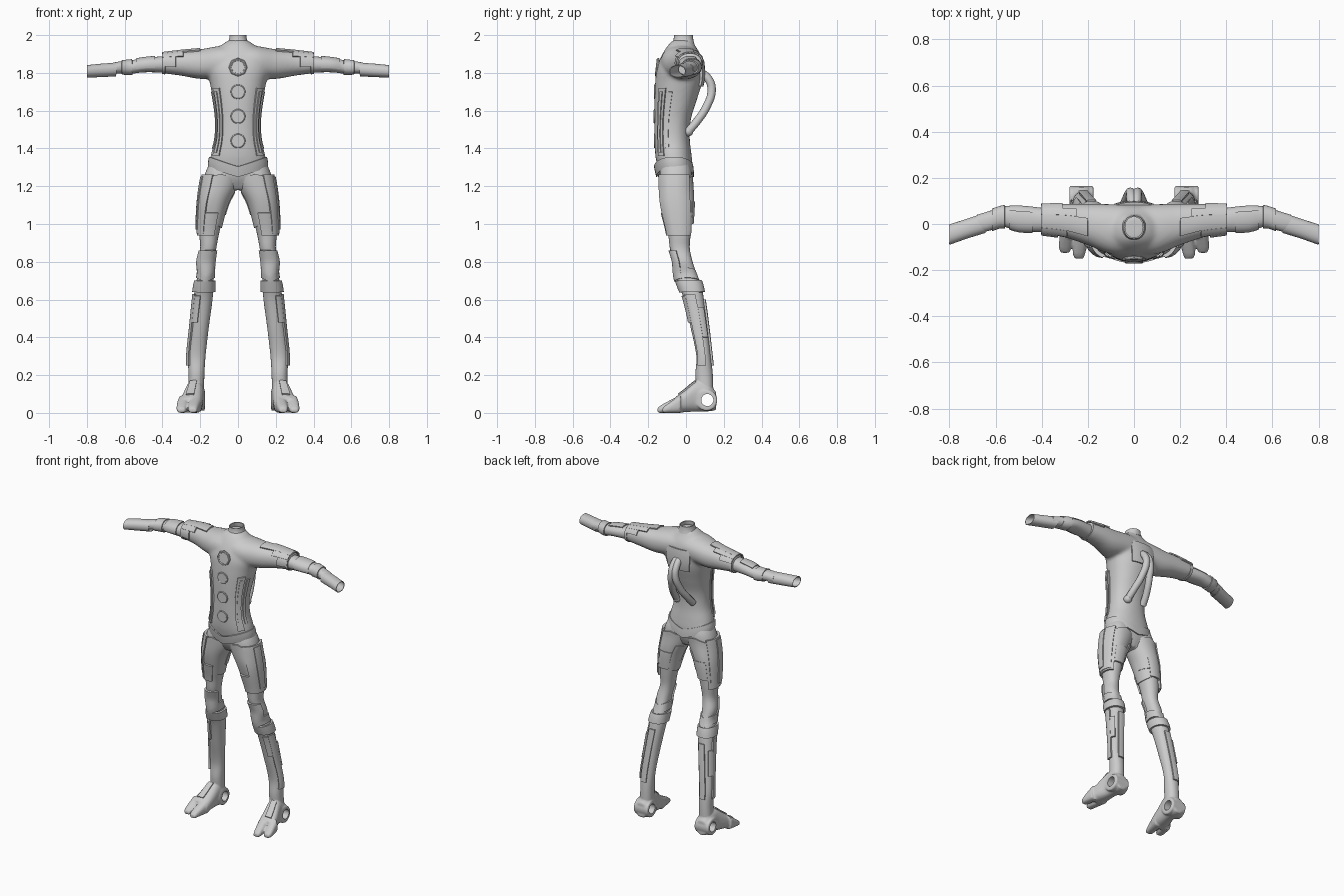
import bpy, bmesh, math
from math import sin, cos, radians
from mathutils import Vector

default_cube = bpy.data.objects.get("Cube")
if default_cube:
    bpy.data.objects.remove(default_cube, do_unlink=True)

suit = bpy.data.materials.new("light_grey_suit")
suit.use_nodes = True
grey = (0.6, 0.6, 0.6, 1)
suit.diffuse_color = grey
suit.node_tree.nodes["Principled BSDF"].inputs["Base Color"].default_value = grey


# ---------- helpers ----------
def select(*objects):
    bpy.ops.object.select_all(action="DESELECT")
    for obj in objects:
        obj.select_set(True)
    bpy.context.view_layer.objects.active = objects[0]


def modify(obj, kind, **settings):
    modifier = obj.modifiers.new(kind.title(), kind)
    for key, value in settings.items():
        setattr(modifier, key, value)
    select(obj)
    bpy.ops.object.modifier_apply(modifier=modifier.name)


def finish(obj, mirror=False, angle=35):
    if mirror:
        modify(obj, "MIRROR", use_mirror_merge=False)
    obj.data.materials.clear()
    obj.data.materials.append(suit)
    select(obj)
    bpy.ops.object.shade_smooth_by_angle(angle=radians(angle))
    return obj


def section(rows, t):
    """Smoothly interpolated extents of the limb at position t."""
    last = len(rows) - 1
    i = max(k for k in range(last) if k == 0 or rows[k][0] <= t)
    a, b = rows[i], rows[i + 1]
    before, after = rows[max(i - 1, 0)], rows[min(i + 2, last)]
    span = b[0] - a[0]
    s = min(max((t - a[0]) / span, 0), 1)
    result = []
    for k in range(1, 5):
        ma = (b[k] - before[k]) / (b[0] - before[0]) * span
        mb = (after[k] - a[k]) / (after[0] - a[0]) * span
        result.append((2*s**3 - 3*s*s + 1) * a[k] + (s**3 - 2*s*s + s) * ma
                      + (3*s*s - 2*s**3) * b[k] + (s**3 - s*s) * mb)
    return result


def surface_point(rows, axis, t, angle, lift, power, sag=0):
    u0, u1, v0, v1 = section(rows, t)
    c, s = cos(angle), sin(angle)
    u = (u0 + u1) / 2 + ((u1 - u0) / 2 + lift) * math.copysign(abs(c) ** (2 / power), c)
    v = (v0 + v1) / 2 + ((v1 - v0) / 2 + lift) * math.copysign(abs(s) ** (2 / power), s)
    t -= sag * (1 - abs(c))
    return {"x": (t, u, v), "y": (u, t, v), "z": (u, v, t)}[axis]


def sheet(name, rows, axis, start, end, a0=0, a1=360, lift=0, power=2.2, sag=0, cap=False, step=0.02):
    """Grid that follows a limb; a full turn makes a tube."""
    closed = a1 - a0 == 360
    around = 40 if closed else max(3, round((a1 - a0) / 9))
    along = max(2, round((end - start) / step))
    bm = bmesh.new()
    rings = []
    for j in range(along + 1):
        t = start + (end - start) * j / along
        rings.append([bm.verts.new(surface_point(rows, axis, t, radians(a0 + (a1 - a0) * i / around), lift, power, sag))
                      for i in range(around if closed else around + 1)])
    for low, high in zip(rings, rings[1:]):
        for i in range(around):
            n = (i + 1) % len(low)
            bm.faces.new((low[i], low[n], high[n], high[i]))
    if cap:
        bm.faces.new(rings[0])
        bm.faces.new(rings[-1])
    bmesh.ops.recalc_face_normals(bm, faces=bm.faces)
    mesh = bpy.data.meshes.new(name)
    bm.to_mesh(mesh)
    bm.free()
    obj = bpy.data.objects.new(name, mesh)
    bpy.context.collection.objects.link(obj)
    return obj


def solid(name, rows, axis, start, end, **options):
    return sheet(name, rows, axis, start, end, cap=True, **options)


def plate(name, rows, axis, start, end, a0=0, a1=360, lift=0.004, mirror=True, **options):
    """Raised armour plate lying on a limb."""
    obj = sheet(name, rows, axis, start, end, a0, a1, lift=lift, **options)
    modify(obj, "SOLIDIFY", thickness=lift * 2, offset=0)
    return finish(obj, mirror)


def fuse(name, parts, voxel, smoothing):
    select(*parts)
    bpy.ops.object.join()
    obj = parts[0]
    obj.name = name
    modify(obj, "REMESH", mode="VOXEL", voxel_size=voxel)
    modify(obj, "SMOOTH", iterations=smoothing, factor=0.5)
    return obj


# ---------- limb sections: position, then low and high extents ----------
torso = [(z, -w, w, front, back) for z, w, front, back in (
    (1.18, .03, -.1, 0), (1.24, .12, -.135, .025), (1.3, .15, -.15, .035), (1.36, .145, -.162, .03),
    (1.45, .122, -.167, .02), (1.55, .118, -.167, .025), (1.65, .13, -.167, .055), (1.75, .15, -.163, .085),
    (1.83, .165, -.153, .088), (1.9, .13, -.125, .075), (1.95, .085, -.092, .045), (1.975, .045, -.065, .035))]
leg = [(.1, .18, .265, .06, .145), (.2, .178, .262, .05, .142), (.3, .172, .265, .055, .132),
       (.45, .155, .25, .025, .115), (.6, .135, .235, -.01, .095), (.68, .13, .225, -.04, .08),
       (.74, .13, .21, -.06, .055), (.8, .125, .215, -.065, .035), (.87, .115, .2, -.085, .02),
       (.95, .1, .205, -.095, .025), (1.1, .06, .2, -.13, .035), (1.2, .012, .188, -.138, .03),
       (1.28, 0, .17, -.138, .03), (1.34, .03, .14, -.12, .01)]
shoulder = [(0, -.13, .08, 1.78, 1.95), (.1, -.13, .086, 1.77, 1.942), (.2, -.092, .088, 1.768, 1.925),
            (.3, -.058, .088, 1.785, 1.915), (.4, -.042, .085, 1.798, 1.903)]
forearm = [(.38, -.035, .068, 1.802, 1.89), (.5, -.03, .08, 1.803, 1.878), (.57, -.012, .075, 1.795, 1.866),
           (.63, -.03, .055, 1.797, 1.86), (.68, -.04, .04, 1.79, 1.85)]
glove = [(.645, -.035, .045, 1.786, 1.85), (.72, -.058, .02, 1.782, 1.845), (.8, -.086, -.006, 1.779, 1.837)]
foot = [(-.06, .19, .315, 0, .08), (0, .185, .298, .004, .125), (.06, .18, .28, .008, .17), (.12, .175, .275, .008, .15),
        (.16, .19, .265, .015, .11)]

# ---------- body ----------
right_shoulder = solid("shoulder", shoulder, "x", 0, .4)
modify(right_shoulder, "MIRROR", use_mirror_merge=False)
hips = solid("hips", leg, "z", .97, 1.34)
modify(hips, "MIRROR", use_mirror_merge=False)
body = fuse("torso", [solid("torso", torso, "z", 1.18, 1.975), right_shoulder, hips], .01, 7)
finish(body, angle=60)

neck = [(1.95, -.055, .055, -.07, .04), (1.975, -.042, .042, -.06, .033), (2, -.038, .038, -.058, .03)]
plate("neck_collar", neck, "z", 1.955, 2, mirror=False, lift=.003, step=.01)
plate("hip_belt", torso, "z", 1.3, 1.355, sag=.05, mirror=False)
plate("back_mount", torso, "z", 1.73, 1.87, 62, 118, lift=.006, mirror=False)
for inset, height in ((0, .004), (7, .007)):
    plate("side_strip", torso, "z", 1.36 + inset / 400, 1.72 - inset / 400, -50 + inset, -28 - inset, lift=height)
plate("rear_side_strip", torso, "z", 1.4, 1.7, -20, -10, lift=.003)

# ring emblems down the chest
for number, z in enumerate((1.83, 1.7, 1.57, 1.44)):
    large = number == 0
    radius = .042 if large else .034
    y = section(torso, z)[2]
    tilt = math.pi / 2 - (.12 if large else 0)
    bpy.ops.mesh.primitive_torus_add(location=(0, y + .001, z), rotation=(tilt, 0, 0), major_radius=radius,
                                     minor_radius=.008 if large else .005, major_segments=8 if large else 32,
                                     minor_segments=8)
    bpy.context.object.name = "chest_ring"
    finish(bpy.context.object)
    bpy.ops.mesh.primitive_cylinder_add(vertices=32, radius=radius - .003, depth=.012, location=(0, y + .003, z),
                                        rotation=(tilt, 0, 0))
    bpy.context.object.name = "chest_disc"
    finish(bpy.context.object)

# forked tubes on the back
curve = bpy.data.curves.new("back_tube", "CURVE")
curve.dimensions = "3D"
curve.bevel_depth = .022
curve.bevel_resolution = 4
curve.use_fill_caps = True
path = [(.008, .07, 1.81), (.012, .12, 1.765), (.015, .136, 1.71), (.03, .108, 1.62), (.05, .055, 1.54), (.06, .012, 1.49)]
spline = curve.splines.new("BEZIER")
spline.bezier_points.add(len(path) - 1)
for point, position in zip(spline.bezier_points, path):
    point.co = position
    point.handle_left_type = point.handle_right_type = "AUTO"
tube = bpy.data.objects.new("back_tube", curve)
bpy.context.collection.objects.link(tube)
select(tube)
bpy.ops.object.convert(target="MESH")
finish(bpy.context.object, True)
bpy.ops.mesh.primitive_uv_sphere_add(segments=20, ring_count=12, radius=.026, location=path[-1])
bpy.context.object.name = "tube_socket"
finish(bpy.context.object, True)

# ---------- arms ----------
finish(solid("forearm", forearm, "x", .38, .68), True)
plate("glove_cuff", glove, "x", .645, .8, lift=.002)
plate("elbow_band", forearm, "x", .56, .615, lift=.003)
plate("upper_arm_cuff", shoulder, "x", .385, .402, lift=.002)
for start, a0, a1 in ((.2, 75, 120), (.25, 50, 75), (.29, 120, 150), (.33, 150, 195), (.31, 20, 50)):
    plate("shoulder_plate", shoulder, "x", start, .4, a0, a1)
plate("forearm_plate", forearm, "x", .44, .54, 60, 200, lift=.003)

# ---------- legs ----------
finish(solid("leg", leg, "z", .1, 1.0), True)
plate("thigh_sleeve", leg, "z", .98, 1.235, lift=.004, sag=-.03)
for bottom, a0, a1 in ((.94, -115, 60), (1.0, 60, 120), (1.05, 120, 180)):
    plate("thigh_guard", leg, "z", bottom, bottom + .12, a0, a1, lift=.006)
plate("outer_thigh_plate", leg, "z", .95, 1.26, -65, 45, lift=.008)
plate("thigh_stripe", leg, "z", .97, 1.25, -25, 5, lift=.0105)
plate("knee_cap", leg, "z", .74, .86, -160, -20, lift=.005)
plate("lower_knee_band", leg, "z", .715, .77, lift=.004, sag=.02)
plate("shin_band", leg, "z", .64, .7, lift=.006)
for top, bottom, a0, a1 in ((.63, .25, -40, 10), (.56, .4, 10, 45), (.62, .48, -75, -40), (.6, .25, 70, 110)):
    plate("shin_plate", leg, "z", bottom, top, a0, a1, lift=.005)

# ---------- feet ----------
parts = [solid("foot", foot, "y", -.06, .16, power=2.5), solid("ankle", leg, "z", .08, .25)]
for left, right, tip_left, tip_right, tip in ((.187, .257, .212, .265, -.15), (.256, .32, .272, .325, -.125)):
    toe = [(tip, tip_left + .008, tip_right - .008, 0, .026), (tip + .02, tip_left, tip_right, 0, .042),
           (-.03, left, right, 0, .095)]
    parts.append(solid("toe", toe, "y", tip, -.03, power=2.6, step=.01))
bpy.ops.mesh.primitive_cylinder_add(vertices=40, radius=.055, depth=.105, location=(.228, .11, .066),
                                    rotation=(0, math.pi / 2, 0))
parts.append(bpy.context.object)
feet = fuse("foot", parts, .006, 4)
bpy.ops.mesh.primitive_cylinder_add(vertices=32, radius=.032, depth=.4, location=(.228, .113, .068),
                                    rotation=(0, math.pi / 2, 0))
cutter = bpy.context.object
cutter.hide_render = True
modify(feet, "BOOLEAN", operation="DIFFERENCE", object=cutter, solver="EXACT")
bpy.data.objects.remove(cutter, do_unlink=True)
finish(feet, True, 50)
plate("instep_ridge", foot, "y", -.04, .05, 70, 100, lift=.004, power=2.5)
